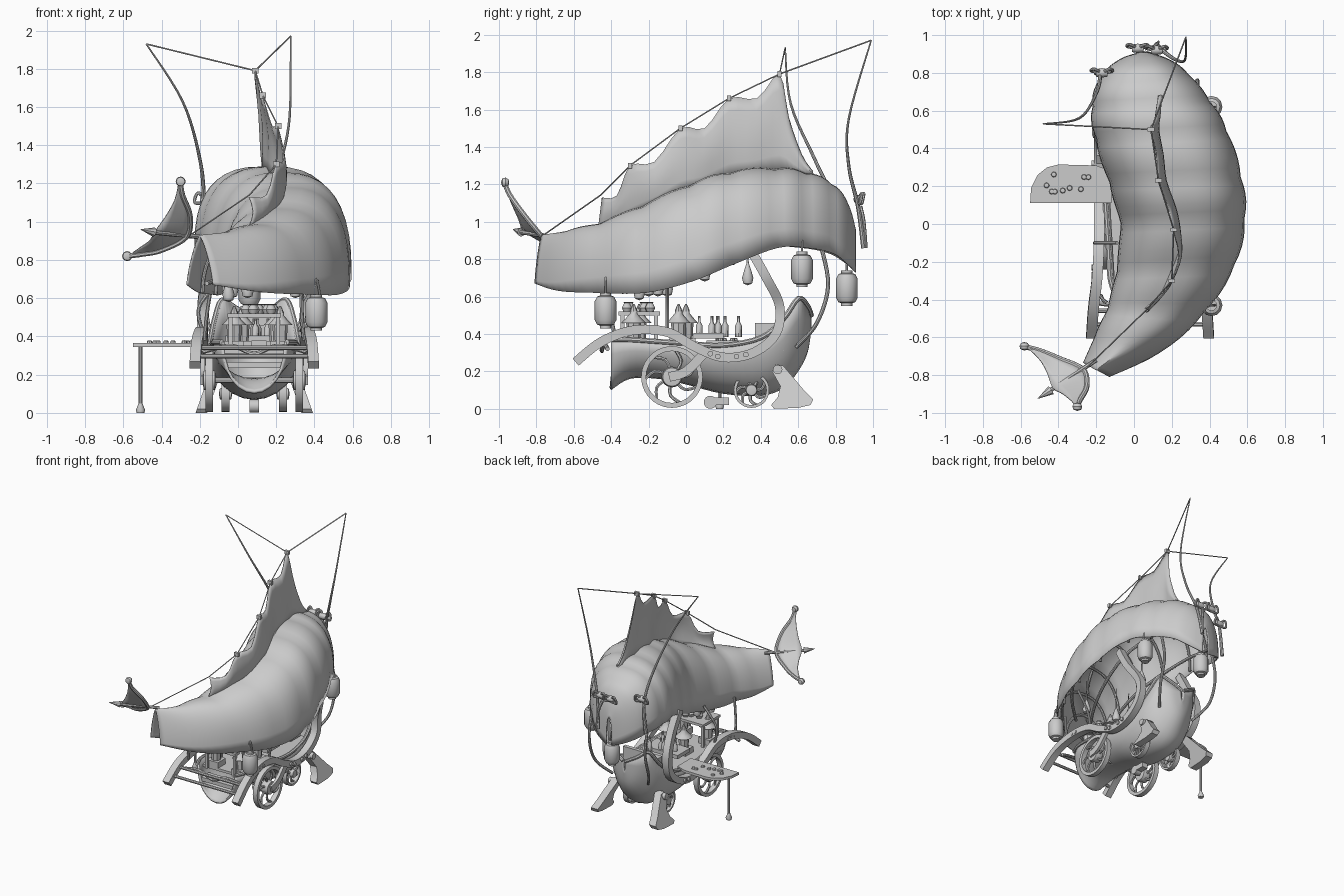
import bpy, bmesh, math, random
from mathutils import Vector as V

if "Cube" in bpy.data.objects:
    bpy.data.objects.remove(bpy.data.objects["Cube"])
random.seed(4)
CX = 0.085  # centre line of the wagon


def mesh(name, verts, faces, smooth=True):
    me = bpy.data.meshes.new(name)
    me.from_pydata([tuple(v) for v in verts], [], faces)
    bm = bmesh.new()
    bm.from_mesh(me)
    bmesh.ops.remove_doubles(bm, verts=bm.verts, dist=1e-5)
    bmesh.ops.recalc_face_normals(bm, faces=bm.faces)
    bm.to_mesh(me)
    bm.free()
    ob = bpy.data.objects.new(name, me)
    bpy.context.collection.objects.link(ob)
    if smooth:
        bpy.ops.object.select_all(action='DESELECT')
        ob.select_set(True)
        bpy.context.view_layer.objects.active = ob
        bpy.ops.object.shade_smooth_by_angle(angle=math.radians(40))
    return ob


def loft(name, rings, around=True, along=False, caps=True, smooth=True):
    m, k = len(rings[0]), len(rings)
    f = []
    for i in range(k if along else k - 1):
        for j in range(m if around else m - 1):
            a, b = i * m, ((i + 1) % k) * m
            f.append((a + j, a + (j + 1) % m, b + (j + 1) % m, b + j))
    if caps and around and not along:
        f += [tuple(range(m)), tuple(range((k - 1) * m, k * m))]
    return mesh(name, [p for r in rings for p in r], f, smooth)


def spline(p, n=6):
    out = []
    for i in range(len(p) - 1):
        a, b, c, d = p[max(i - 1, 0)], p[i], p[i + 1], p[min(i + 2, len(p) - 1)]
        for s in range(n):
            t = s / n
            out.append(tuple(0.5 * (2 * q + (r - o) * t + (2 * o - 5 * q + 4 * r - u) * t * t
                             + (3 * q - o - 3 * r + u) * t ** 3) for o, q, r, u in zip(a, b, c, d)))
    return out + [tuple(p[-1])]


def tube(name, ctrl, r0, r1=None, n=6, sides=8):
    pts = [V(p) for p in (spline(ctrl, n) if len(ctrl) > 2 else ctrl)]
    r1 = r0 if r1 is None else r1
    rings, nor = [], V((0.31, 0.2, 0.93))
    for i, p in enumerate(pts):
        t = (pts[min(i + 1, len(pts) - 1)] - pts[max(i - 1, 0)]).normalized()
        nor = (nor - t * nor.dot(t)).normalized()
        bi, r = t.cross(nor), r0 + (r1 - r0) * i / (len(pts) - 1)
        rings.append([p + r * (nor * math.cos(2 * math.pi * j / sides) + bi * math.sin(2 * math.pi * j / sides))
                      for j in range(sides)])
    return loft(name, rings)


def beam(name, ctrl, h, w):
    pts = [V(p) for p in spline(ctrl, 6)]
    rings = []
    for i, p in enumerate(pts):
        t = pts[min(i + 1, len(pts) - 1)] - pts[max(i - 1, 0)]
        nv, x = V((0, -t.z, t.y)).normalized() * h, V((w, 0, 0))
        rings.append([p + nv + x, p + nv - x, p - nv - x, p - nv + x])
    return loft(name, rings)


def lathe(name, prof, loc, axis='Z', seg=16, loop=False):
    rings = []
    for r, h in prof:
        ring = []
        for j in range(seg):
            a = 2 * math.pi * j / seg
            c, s = r * math.cos(a), r * math.sin(a)
            ring.append(V(loc) + (V((c, s, h)) if axis == 'Z' else V((h, c, s)) if axis == 'X' else V((s, h, c))))
        rings.append(ring)
    return loft(name, rings, along=loop, caps=False)


def box(name, loc, size):
    s = [v / 2 for v in size]
    rings = [[V(loc) + V((x * s[0], y * s[1], z * s[2])) for x, y in ((-1, -1), (1, -1), (1, 1), (-1, 1))] for z in (-1, 1)]
    return loft(name, rings, smooth=False)


# canopy: stations are left x,y, right x,y, ridge z, hem z, roundness exponent
ST = [(-.27, -.735, -.13, -.81, .93, .67, 1.5), (-.21, -.60, .14, -.68, .95, .63, 1.0), (-.14, -.45, .37, -.47, .99, .62, .8),
      (-.09, -.25, .53, -.22, 1.08, .62, .77), (-.07, 0, .585, .03, 1.19, .68, .77), (-.13, .22, .565, .25, 1.26, .77, .77),
      (-.20, .45, .49, .49, 1.28, .86, .8), (-.22, .62, .40, .65, 1.26, .86, .8), (-.18, .77, .29, .79, 1.20, .83, .8),
      (-.08, .87, .19, .87, 1.09, .77, .8), (.03, .91, .08, .91, .95, .73, .8)]


def arch(s, k=1.0, n=20, angles=None):
    out = []
    for t in angles or [math.pi * i / n for i in range(n + 1)]:
        c, q = math.cos(t), max(math.sin(t), 0)
        w = .5 - .5 * math.copysign(abs(c) ** s[6], c) * k
        out.append((s[0] * (1 - w) + s[2] * w, s[1] * (1 - w) + s[3] * w, s[5] + (s[4] - s[5]) * q ** s[6] * k))
    return out


def inset(s, d):
    return 1 - d / (.5 * math.hypot(s[2] - s[0], s[3] - s[1]))


dense = spline(ST, 5)
canopy = loft('canopy_shell', [arch(s, 1 + (.03 * math.sin(math.pi * (i % 5) / 5) if 5 < i < 45 else 0))
                               for i, s in enumerate(dense)], around=False)
mod = canopy.modifiers.new('thickness', 'SOLIDIFY')
mod.thickness = .008
for i in range(1, 9):
    tube('canopy_rib', arch(ST[i], inset(ST[i], .025), 12), .010, n=2)
for a in (.2, math.pi - .2, math.pi * .35, math.pi * .65):
    tube('canopy_rail', [arch(s, inset(s, .045), angles=[a])[0] for s in ST[1:-2]], .012, n=3)

# dorsal sail with scalloped edge
base = [(.13, .68, 1.25), (.13, .64, 1.25), (.13, .58, 1.26), (.13, .5, 1.27), (.15, .36, 1.26), (.17, .23, 1.24),
        (.22, .08, 1.19), (.24, -.03, 1.16), (.23, -.16, 1.10), (.17, -.3, 1.03), (.12, -.39, 1.0), (.06, -.47, .97)]
edge = [(.13, .68, 1.27), (.12, .62, 1.36), (.11, .55, 1.56), (.09, .5, 1.79), (.12, .38, 1.66), (.13, .23, 1.66),
        (.18, .10, 1.50), (.21, -.03, 1.5), (.24, -.17, 1.32), (.20, -.3, 1.3), (.15, -.37, 1.14), (.06, -.45, 1.13)]
rows = []
for b, e in zip(spline(base, 3), spline(edge, 3)):
    rows.append([V(b).lerp(V(e), k / 6) + V((.02 * math.sin(math.pi * k / 6), 0, 0)) for k in range(7)])
sail = loft('dorsal_sail', rows, around=False)
sail.modifiers.new('thickness', 'SOLIDIFY').thickness = .006

# whisker masts, rigging and blocks
tipL, tipR, apex = (-.48, .53, 1.93), (.275, .99, 1.97), (.09, .5, 1.79)
tube('left_mast', [(-.2, .8, .85), (-.18, .79, 1.1), (-.20, .69, 1.33), (-.29, .56, 1.63), tipL], .014, .004)
tube('right_mast', [(.12, .95, .86), (.15, .92, 1.08), (.22, .87, 1.3), (.27, .87, 1.55), tipR], .014, .004)
stay = [apex, (.13, .23, 1.66), (.21, -.03, 1.5), (.20, -.3, 1.3), (.06, -.46, 1.14), (-.25, -.76, .93)]
for a, b in list(zip(stay, stay[1:])) + [(apex, tipL), (apex, tipR)]:
    tube('rigging_rope', [a, b], .004, sides=6)
for p in stay[:4]:
    box('rope_block', p, (.035, .02, .03))

# knots at the mast feet
for x, y in ((-.17, .80), (.12, .92), (.02, .93)):
    lathe('mast_knot', [(0, -.03), (.02, -.03), (.025, 0), (.02, .03), (0, .03)], (x, y, 1.12), 'X', 10)
    for d in (-1, 1):
        tube('knot_loop', [(x, y, 1.12), (x + d * .04, y + .02, 1.15), (x + d * .055, y + .01, 1.1), (x + .01, y, 1.1)], .009)
tube('knot_tail', [(.1, .93, 1.08), (.12, .95, 1.0), (.13, .965, .86)], .014, .006)

# tail fan
spar = [(-.58, -.65, .82), (-.50, -.67, .83), (-.40, -.71, .85), (-.27, -.77, .92), (-.25, -.86, 1.03), (-.29, -.94, 1.14), (-.30, -.97, 1.21)]
rim = [(-.56, -.66, .83), (-.50, -.72, .87), (-.46, -.79, .90), (-.43, -.87, .95), (-.38, -.90, 1.02), (-.33, -.94, 1.11), (-.31, -.97, 1.2)]
tube('tail_spar', spar, .014)
fan = loft('tail_fan', [[V(a).lerp(V(b), k / 4) for k in range(5)] for a, b in zip(spline(spar, 3), spline(rim, 3))], around=False)
fan.modifiers.new('thickness', 'SOLIDIFY').thickness = .008
tube('tail_pole', [(-.2, -.72, .92), (-.45, -.885, .945)], .012)
tube('tail_pole_tip', [(-.44, -.88, .945), (-.51, -.925, .96)], .025, .001)
for p in (spar[0], spar[-1]):
    lathe('tail_finial', [(0, -.02), (.022, -.012), (.026, .005), (.018, .02), (0, .025)], p, 'Y', 12)

# hanging lanterns
for x, y, z in ((.41, -.43, .43), (.41, .62, .65), (.06, .86, .55)):
    lathe('lantern', [(0, 0), (.03, 0), (.03, .015), (.045, .02), (.058, .045), (.058, .145), (.045, .17), (.03, .175), (.03, .19), (0, .19)], (x, y, z), seg=12)
    tube('lantern_hook', [(x - .02, y, z + .18), (x, y, z + .27), (x + .02, y, z + .18)], .006)
for x, y, z in ((.0, .1, .68), (-.03, -.1, .6), (-.05, -.25, .58), (.2, .33, .66), (.05, -.15, .6), (.3, -.2, .6)):
    lathe('hanging_charm', [(0, 0), (.025, .01), (.032, .04), (.02, .08), (.006, .12), (0, .3)], (x, y, z), seg=10)

# boat hull: y, half width, keel z, rim z
HULL = [(-.40, .17, .10, .37), (-.30, .21, .16, .37), (-.15, .22, .16, .36), (0, .23, .13, .35), (.2, .24, .08, .34),
        (.4, .23, .07, .38), (.52, .21, .11, .48), (.6, .17, .20, .59), (.65, .10, .30, .55), (.67, .01, .42, .50)]
rings = []
for y, w, b, t in spline(HULL, 4):
    ring = []
    for i in range(13):
        a = math.pi * i / 12
        q = math.sin(a) ** .9 if 0 < i < 12 else 0
        ring.append((CX - w * math.cos(a), y, t - (t - b) * q))
    rings.append(ring)
hull = loft('hull', rings, around=False)
hull.modifiers.new('thickness', 'SOLIDIFY').thickness = .015
for s in (0, -1):
    tube('hull_rail', [r[s] for r in rings[::4]], .014, n=4)
loft('deck', [[(CX - h[1] * .9, h[0], z) for h in HULL[1:7]] + [(CX + h[1] * .9, h[0], z) for h in HULL[6:0:-1]] for z in (.31, .33)], smooth=False)
box('bench', (CX, -.33, .25), (.3, .1, .03))

# mirrored wagon parts
for s in (-1, 1):
    X = lambda o: CX + s * o
    top = .42 if s > 0 else -.17
    beam('side_beam', [(X(.31), -.59, .25), (X(.30), -.45, .36), (X(.28), -.28, .42), (X(.27), -.1, .41), (X(.27), .05, .33),
                       (X(.27), .2, .275), (X(.27), .36, .30), (X(.27), .48, .40), (X(.27), .5, .55), (top, .43, .70), (top, .34, .86)], .025, .028)
    for y, z in ((-.31, .415), (-.27, .42), (-.23, .42), (.13, .295), (.17, .28), (.27, .28), (.32, .29)):
        lathe('beam_stud', [(0, -.01), (.015, -.01), (.015, .01), (0, .01)], (X(.30), y, z), 'X', 10)
    # wheels with curved spokes
    for y, z, r, o in ((-.075, .17, .165, .235), (.35, .10, .095, .15)):
        lathe('wheel_rim', [(r, -.02), (r, .02), (r * .84, .02), (r * .84, -.02)], (X(o), y, z), 'X', 28, True)
        lathe('wheel_hub', [(0, -.035), (r * .3, -.03), (r * .34, 0), (r * .3, .03), (0, .035)], (X(o), y, z), 'X', 16)
        for k in range(7):
            tube('wheel_spoke', [(X(o), y + r * q * math.cos(k * .8976 + d), z + r * q * math.sin(k * .8976 + d))
                                 for q, d in ((.25, 0), (.6, .15), (.9, .55))], .009, n=3, sides=6)
    beam('axle_arm', [(X(.27), -.09, .17), (X(.27), .0, .2), (X(.27), .1, .3)], .025, .012)
    # flared rear foot
    prof = [(.46, .20), (.48, .24), (.52, .23), (.58, .16), (.63, .10), (.68, .05), (.665, .02), (.6, .005), (.47, .0), (.455, .02), (.49, .06), (.505, .12)]
    loft('rear_foot', [[(X(o + (.22 - z) * .35), y, z) for y, z in prof] for o in (.17, .23)])
    lathe('foot_pivot', [(0, -.02), (.025, -.02), (.025, .02), (0, .02)], (X(.235), .49, .21), 'X', 12)
    # canopy stays
    tube('rear_stay', [(X(.25), .72, .88), (X(.25), .76, .66), (X(.24), .70, .46), (X(.16), .59, .33)], .011)
    tube('front_stay', [(.47 if s > 0 else -.09, -.1, .7), (X(.29), -.1, .55), (X(.26), -.1, .40)], .010)
    tube('bow_stay', [(.33 if s > 0 else -.14, -.42, .66), (X(.25), -.4, .5), (X(.26), -.38, .38)], .010)

# front cross bars and caster
for z, y in ((.34, -.46), (.295, -.53)):
    tube('cross_bar', [(CX - .29, y, z), (CX + .29, y, z)], .012)
tube('curved_bar', [(CX - .27, -.42, .32), (CX - .12, -.44, .35), (CX, -.45, .31), (CX + .12, -.44, .35), (CX + .27, -.42, .32)], .012)
tube('axle', [(CX - .24, -.075, .17), (CX + .24, -.075, .17)], .015)
lathe('caster', [(0, -.025), (.035, -.025), (.035, .025), (0, .025)], (CX, .13, .035), 'X', 14)
box('caster_base', (CX, .17, .04), (.05, .12, .04))

# fold-out side table
plan = [(-.55, .11), (-.545, .19), (-.51, .26), (-.46, .30), (-.40, .315), (-.2, .31), (-.12, .28), (-.12, .11)]
loft('side_table', [[(x, y, z) for x, y in plan] for z in (.345, .365)])
tube('table_leg', [(-.51, .18, .03), (-.51, .18, .35)], .010)
lathe('table_foot', [(0, 0), (.02, 0), (.024, .015), (.01, .05), (0, .05)], (-.51, .18, 0), seg=10)
for i in range(9):
    lathe('table_trinket', [(0, 0), (.015, 0), (.012, .012), (0, .015)], (random.uniform(-.48, -.22), random.uniform(.16, .27), .365), seg=8)

# goods on deck
for x, y in ((.02, 0), (.2, -.04), (.22, -.28), (-.02, -.25)):
    lathe('roofed_jar', [(0, 0), (.035, 0), (.04, .09), (.065, .09), (.045, .11), (.02, .14), (.02, .155), (.005, .19), (0, .19)], (x, y, .37), seg=8)
    box('jar_stand', (x, y, .35), (.1, .1, .05))
box('rear_shelf', (CX, -.25, .51), (.28, .22, .02))
for x in (-.04, .21):
    for y in (-.34, -.16):
        box('shelf_post', (x, y, .42), (.02, .02, .18))
for i in range(8):
    x, y = random.uniform(-.03, .2), random.uniform(-.33, -.17)
    lathe('shelf_pot', [(0, 0), (.02, 0), (.028, .02), (.015, .045), (.02, .05), (0, .05)], (x, y, .52), seg=10)
box('counter', (CX, .12, .39), (.3, .16, .03))
for i in range(7):
    x, y = random.uniform(-.04, .2), random.uniform(.06, .32)
    lathe('bottle', [(0, 0), (.018, 0), (.018, .06), (.007, .08), (.007, .11), (0, .11)], (x, y, .385), seg=8)
box('seat', (CX, .43, .40), (.26, .12, .12))
box('seat_back', (CX, .5, .47), (.24, .03, .12))
